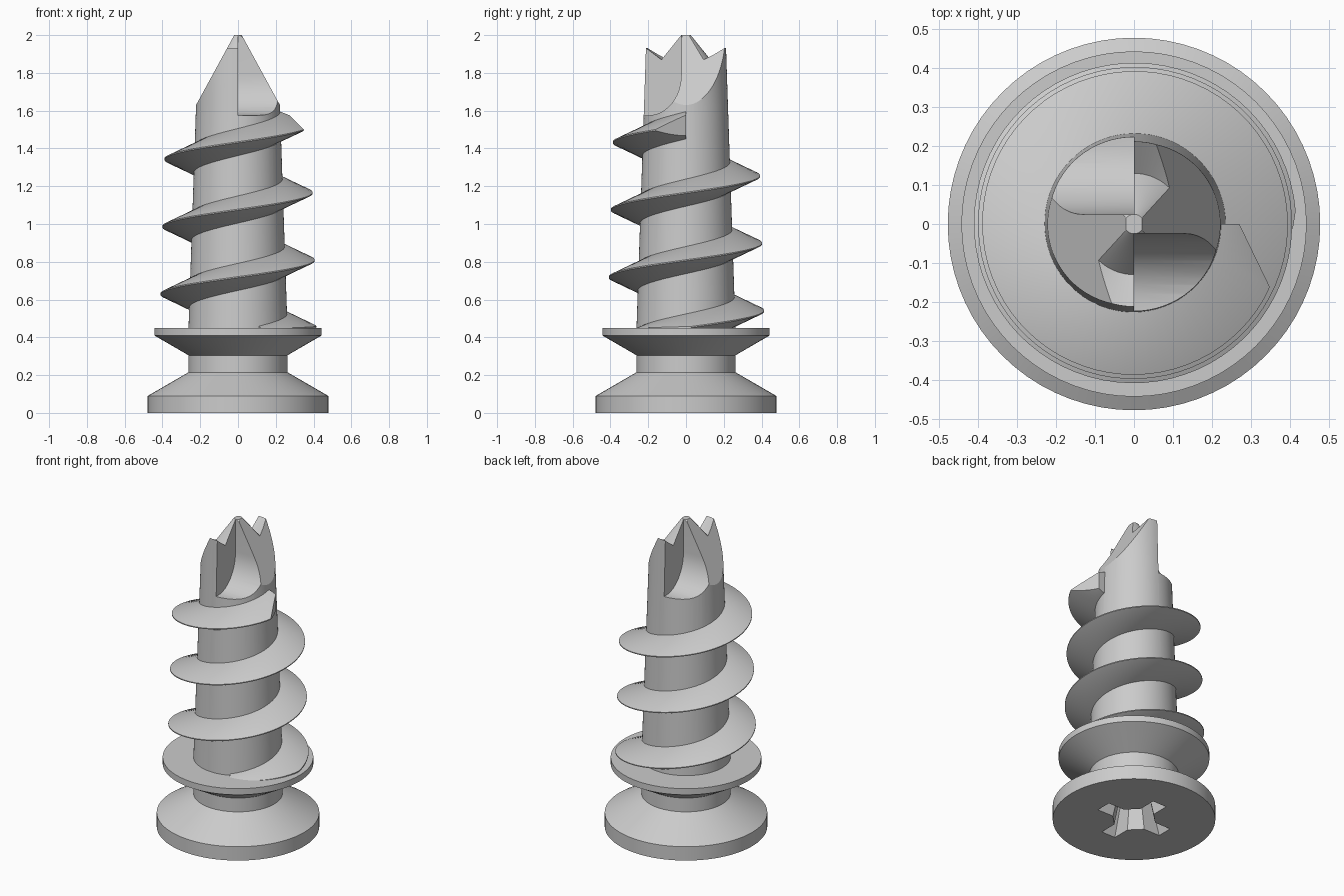
import bpy
import bmesh
from math import cos, sin, pi, radians

if "Cube" in bpy.data.objects:
    bpy.data.objects.remove(bpy.data.objects["Cube"], do_unlink=True)

grey = bpy.data.materials.new("plain_grey")
grey.use_nodes = True
COLOUR = (0.6, 0.6, 0.6, 1)
grey.diffuse_color = COLOUR
grey.node_tree.nodes["Principled BSDF"].inputs["Base Color"].default_value = COLOUR


def finish(bm, name):
    """Turn a bmesh into a linked grey object."""
    bmesh.ops.recalc_face_normals(bm, faces=bm.faces)
    mesh = bpy.data.meshes.new(name)
    bm.to_mesh(mesh)
    bm.free()
    mesh.materials.append(grey)
    obj = bpy.data.objects.new(name, mesh)
    bpy.context.collection.objects.link(obj)
    return obj


def loft(rings, name):
    """Skin closed rings of points and cap both ends."""
    bm = bmesh.new()
    loops = [[bm.verts.new(p) for p in ring] for ring in rings]
    n = len(loops[0])
    for a, b in zip(loops, loops[1:]):
        for i in range(n):
            j = (i + 1) % n
            bm.faces.new((a[i], a[j], b[j], b[i]))
    bm.faces.new(loops[0])
    bm.faces.new(loops[-1])
    return finish(bm, name)


def revolve(profile, name, steps=72):
    bm = bmesh.new()
    verts = [bm.verts.new((r, 0, z)) for r, z in profile]
    edges = [bm.edges.new(pair) for pair in zip(verts, verts[1:])]
    bmesh.ops.spin(bm, geom=verts + edges, cent=(0, 0, 0), axis=(0, 0, 1),
                   angle=2 * pi, steps=steps, use_duplicate=False)
    bmesh.ops.remove_doubles(bm, verts=bm.verts, dist=0.0001)
    return finish(bm, name)


def smooth(obj):
    bpy.ops.object.select_all(action='DESELECT')
    obj.select_set(True)
    bpy.context.view_layer.objects.active = obj
    bpy.ops.object.shade_smooth_by_angle(angle=radians(25))


def cut(obj, cutters):
    bpy.context.view_layer.objects.active = obj
    for cutter in cutters:
        cutter.hide_render = True
        mod = obj.modifiers.new("cut", 'BOOLEAN')
        mod.operation = 'DIFFERENCE'
        mod.solver = 'EXACT'
        mod.object = cutter
        bpy.ops.object.modifier_apply(modifier=mod.name)
        bpy.data.objects.remove(cutter, do_unlink=True)


# Head, neck, flange, tapered shaft and three-pointed tip in one profile
body = revolve([(0, 0), (0.478, 0), (0.478, 0.09), (0.262, 0.215),
                (0.262, 0.305), (0.443, 0.41), (0.443, 0.45), (0.262, 0.45),
                (0.222, 1.63), (0.212, 1.932), (0.13, 1.87), (0.025, 2),
                (0, 2)], "screw_body")

cutters = []
# Flute outline: straight wall running into a rounded floor
flute = [(-0.025, 2.2)]
for k in range(13):
    a = pi / 2 * k / 12
    flute.append((-0.2 + 0.175 * cos(a), 1.79 - 0.215 * sin(a)))
flute += [(-0.5, 1.575), (-0.5, 2.2)]
# Sloping side of the wedge-shaped tip
wedge = [(0.222, 1.63), (0.02, 2), (-0.089, 2.2), (0.6, 2.2), (0.6, 1.63)]
wedge = [(0.222, 1.63), (0.02, 2), (0.02, 2.2), (0.6, 2.2), (0.6, 1.63)]
for s in (1, -1):
    cutters.append(loft([[(s * x, y, z) for x, z in wedge] for y in (-0.6, 0.6)],
                        "wedge_cutter"))
    cutters.append(loft([[(s * x, s * y, z) for y, z in flute] for x in (0, 0.6)],
                        "flute_cutter"))

# Tapered cross recess in the head
cross = []
for q in range(4):
    c, s = cos(q * pi / 2), sin(q * pi / 2)
    for x, y in ((0.235, -0.05), (0.235, 0.05), (0.12, 0.05), (0.05, 0.12)):
        cross.append((x * c - y * s, x * s + y * c))
cutters.append(loft([[(x * k, y * k, z) for x, y in cross]
                     for z, k in ((-0.02, 1.03), (0.28, 0.55))], "recess_cutter"))
cut(body, cutters)
smooth(body)

# Helical thread, fading into the flange and chamfered at its upper end
PITCH = 0.357
HALF = 0.073
STEPS = 72
rings = []
start, end = radians(-65), 3 * 2 * pi
total = int(STEPS * 3.2)
for i in range(total + 1):
    t = start + (end - start) * i / total
    z = 0.451 + PITCH * t / (2 * pi)
    root = 0.275 - 0.034 * z
    crest = 0.43 - 0.03 * z
    r = crest
    if z < 0.47:
        r = min(r, 0.262 + 1.72 * (z - 0.365))
    if end - t < radians(40):
        r = min(r, 0.0419 / (0.155 * cos(t) + 0.075 * sin(t)))
    tip = 0.003 + HALF * (crest - r) / (crest - root)
    section = ((root - 0.02, -HALF), (root, -HALF), (r, -tip),
               (r, tip), (root, HALF), (root - 0.02, HALF))
    rings.append([(p * cos(t), p * sin(t), z + h) for p, h in section])
smooth(loft(rings, "screw_thread"))
